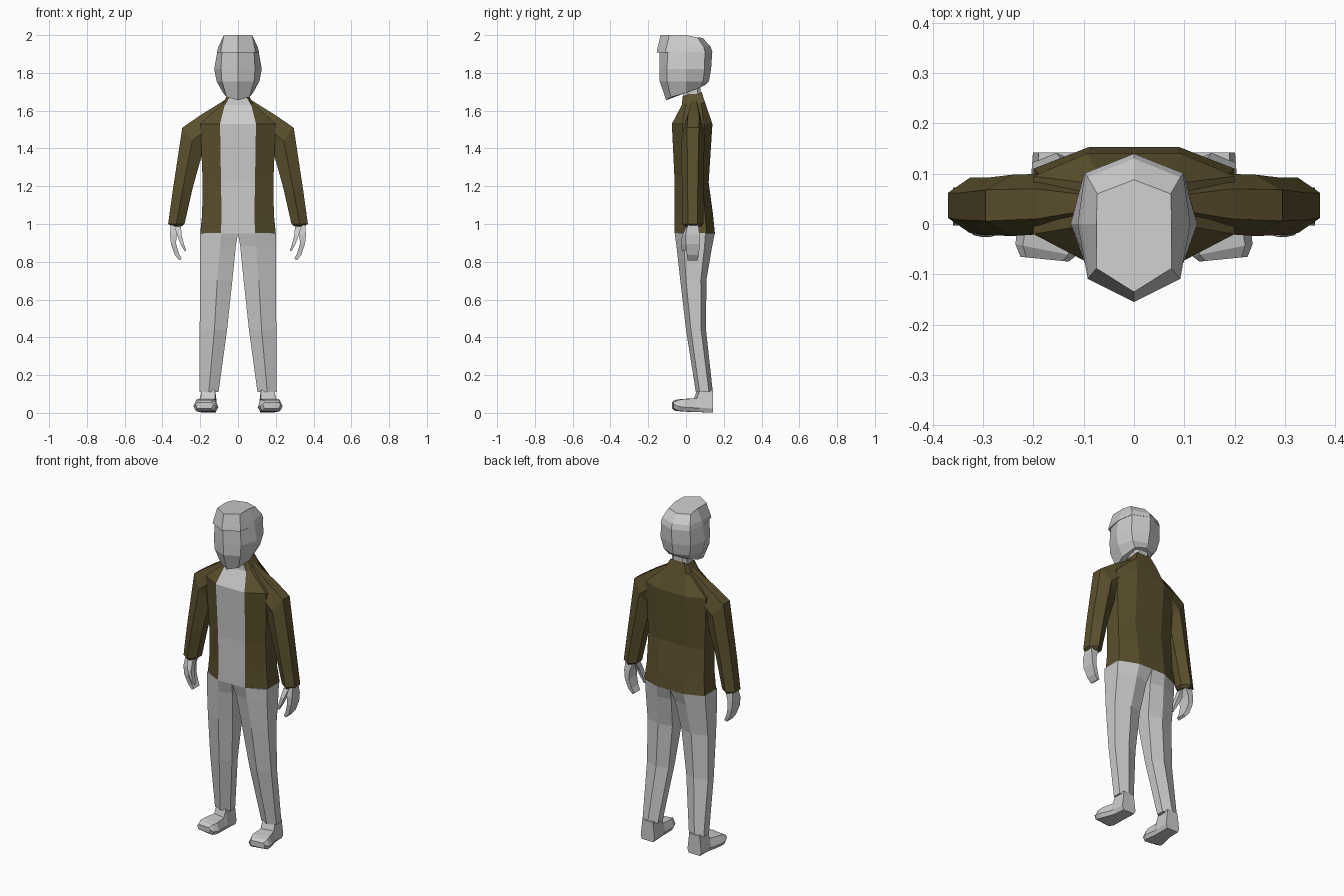
import bpy, bmesh

if "Cube" in bpy.data.objects:
    bpy.data.objects.remove(bpy.data.objects["Cube"])

olive = bpy.data.materials.new("olive_cloth")
olive.diffuse_color = (0.105, 0.08, 0.027, 1)
olive.use_nodes = True
olive.node_tree.nodes["Principled BSDF"].inputs["Base Color"].default_value = olive.diffuse_color


def loft(name, rings, mat=None, mirror=False, columns=None, caps=True):
    """Skin a stack of equal-length rings; columns picks which strips to keep."""
    bm = bmesh.new()
    vs = [[bm.verts.new(p) for p in r] for r in rings]
    n = len(rings[0])
    for a, b in zip(vs, vs[1:]):
        for i in (range(n) if columns is None else columns):
            j = (i + 1) % n
            bm.faces.new((a[i], a[j], b[j], b[i]))
    if caps:
        bm.faces.new(vs[0][::-1])
        bm.faces.new(vs[-1])
    loose = [v for v in bm.verts if not v.link_faces]
    bmesh.ops.delete(bm, geom=loose, context='VERTS')
    bmesh.ops.recalc_face_normals(bm, faces=bm.faces)
    if columns is not None:  # open shells: point faces away from the body axis
        for f in bm.faces:
            c = f.calc_center_median()
            if f.normal.x * c.x + f.normal.y * (c.y - 0.04) < 0:
                f.normal_flip()
    me = bpy.data.meshes.new(name)
    bm.to_mesh(me)
    bm.free()
    ob = bpy.data.objects.new(name, me)
    bpy.context.collection.objects.link(ob)
    if mat:
        me.materials.append(mat)
    if mirror:
        ob.modifiers.new("mirror", 'MIRROR')
    return ob


def sym(half):
    """Close a half outline whose first and last points lie on x = 0."""
    return half + [(-x, y, z) for x, y, z in half[-2:0:-1]]


def rect(x0, x1, y0, y1, z, dz=0):
    """Horizontal quad ring, optionally tilted across x."""
    return [(x0, y0, z), (x1, y0, z + dz), (x1, y1, z + dz), (x0, y1, z)]


# Torso: jacket shell and shirt strip share the same sections
def torso(z, w, s, yf, y1, y2, yb, lift=0):
    return sym([(0, yf, z), (w, yf, z), (s, y1, z + lift / 2), (s, y2, z + lift / 2),
                (w, yb, z + lift), (0, yb, z + lift)])


body = [torso(0.95, .09, .2, -.06, 0, .11, .153),
        torso(1.05, .087, .19, -.06, 0, .10, .143),
        torso(1.22, .09, .187, -.06, -.005, .09, .12),
        torso(1.53, .095, .2, -.075, -.02, .095, .14),
        torso(1.63, .07, .08, -.022, .0, .08, .10, .015),
        torso(1.675, .045, .055, -.018, .01, .07, .083, .025)]
loft("jacket_body", body, olive, columns=range(1, 9), caps=False)
loft("shirt_front", body, columns=(0, 9), caps=False)
loft("neck", [torso(z, .03, .05, -.015, .01, .06, .078) for z in (1.6, 1.75)])
loft("waist", [torso(z, .088, .19, -.055, 0, .105, .145) for z in (.952, .97)])


# Sleeves: six-sided sections given by outer and inner edge positions
def sleeve(xo, zo, xi, zi, y0, y1, d=.03):
    xm, zm = (xo + xi) / 2, (zo + zi) / 2
    return [(xo, y0 + d, zo), (xo, y1 - d, zo), (xm, y1, zm),
            (xi, y1 - d, zi), (xi, y0 + d, zi), (xm, y0, zm)]


loft("sleeve", [sleeve(.072, 1.655, .08, 1.42, .0, .085),
                sleeve(.196, 1.578, .165, 1.40, -.02, .1),
                sleeve(.295, 1.51, .19, 1.37, -.024, .098),
                sleeve(.345, 1.18, .24, 1.19, -.022, .092),
                sleeve(.37, 1.0, .283, 1.0, -.018, .092),
                sleeve(.35, .987, .30, .987, -.005, .08)], olive, mirror=True)

# Hands: curved finger slab and a thumb
loft("hand", [rect(.305, .355, .01, .065, 1.0),
              rect(.325, .36, -.003, .072, .945),
              rect(.328, .355, -.003, .073, .895),
              rect(.313, .335, .005, .068, .845, -.008),
              rect(.298, .312, .008, .062, .816, -.008)], mirror=True)
loft("thumb", [rect(.302, .335, .0, .04, .985),
               rect(.297, .32, -.022, .012, .935),
               rect(.285, .302, -.026, .0, .89),
               rect(.274, .284, -.022, -.004, .858)], mirror=True)


# Trouser legs
def leg(z, xi, xm, xo, yf, yb, d, e):
    return [(xm, yf, z), (xo, yf + d, z), (xo, yb - d, z),
            (xm, yb, z), (xi, yb - e, z), (xi, yf + e, z)]


loft("trouser_leg", [leg(.952, .0, .09, .2, -.06, .153, .05, .0),
                     leg(.88, .012, .095, .2, -.05, .138, .04, .015),
                     leg(.70, .03, .11, .2, -.03, .108, .03, .022),
                     leg(.44, .058, .125, .203, .0, .106, .026, .025),
                     leg(.11, .103, .155, .203, .052, .142, .02, .022)], mirror=True)


# Shoes: chamfered sections from heel to toe, toes turned slightly outward
def shoe(y, cx, w, z0, z1, turn=.1):
    pts = [(-w * .8, z0), (w * .8, z0), (w, z0 + .022), (w * .75, z1), (-w * .75, z1), (-w, z0 + .022)]
    return [(cx + u, y + u * turn * -1, z) for u, z in pts] if turn < 0 else \
           [(cx + u, y + u * turn, z) for u, z in pts]


loft("shoe", [shoe(.142, .155, .046, .002, .12, -.0),
              shoe(.065, .158, .048, .004, .12, .2),
              shoe(.05, .16, .05, .004, .077, .2),
              shoe(-.02, .168, .064, .008, .073, .2),
              shoe(-.052, .176, .06, .012, .068, .2),
              shoe(-.07, .178, .048, .024, .056, .1)], mirror=True)


# Head with overhanging fringe: eight-sided sections
def head(z, f, a, b, c, k):
    return sym([(0, f, z), (a[0], a[1], z), (b, 0, z), (c[0], c[1], z), (0, k, z)])


loft("head", [sym([(0, -.105, 1.655), (.06, -.08, 1.672), (.08, 0, 1.695), (.06, .08, 1.725), (0, .1, 1.735)]),
              head(1.755, -.139, (.085, -.1), .113, (.085, .09), .121),
              head(1.82, -.14, (.09, -.1), .126, (.1, .098), .133),
              head(1.91, -.14, (.085, -.098), .11, (.096, .1), .139)])
loft("hair", [head(1.909, -.155, (.092, -.109), .112, (.098, .101), .14),
              sym([(0, -.151, 1.93), (.089, -.105, 1.93), (.105, 0, 1.935), (.092, .093, 1.94), (0, .13, 1.94)]),
              sym([(0, -.135, 2.0), (.075, -.088, 2.0), (.075, 0, 2.0), (.073, .06, 1.988), (0, .088, 1.985)])])
